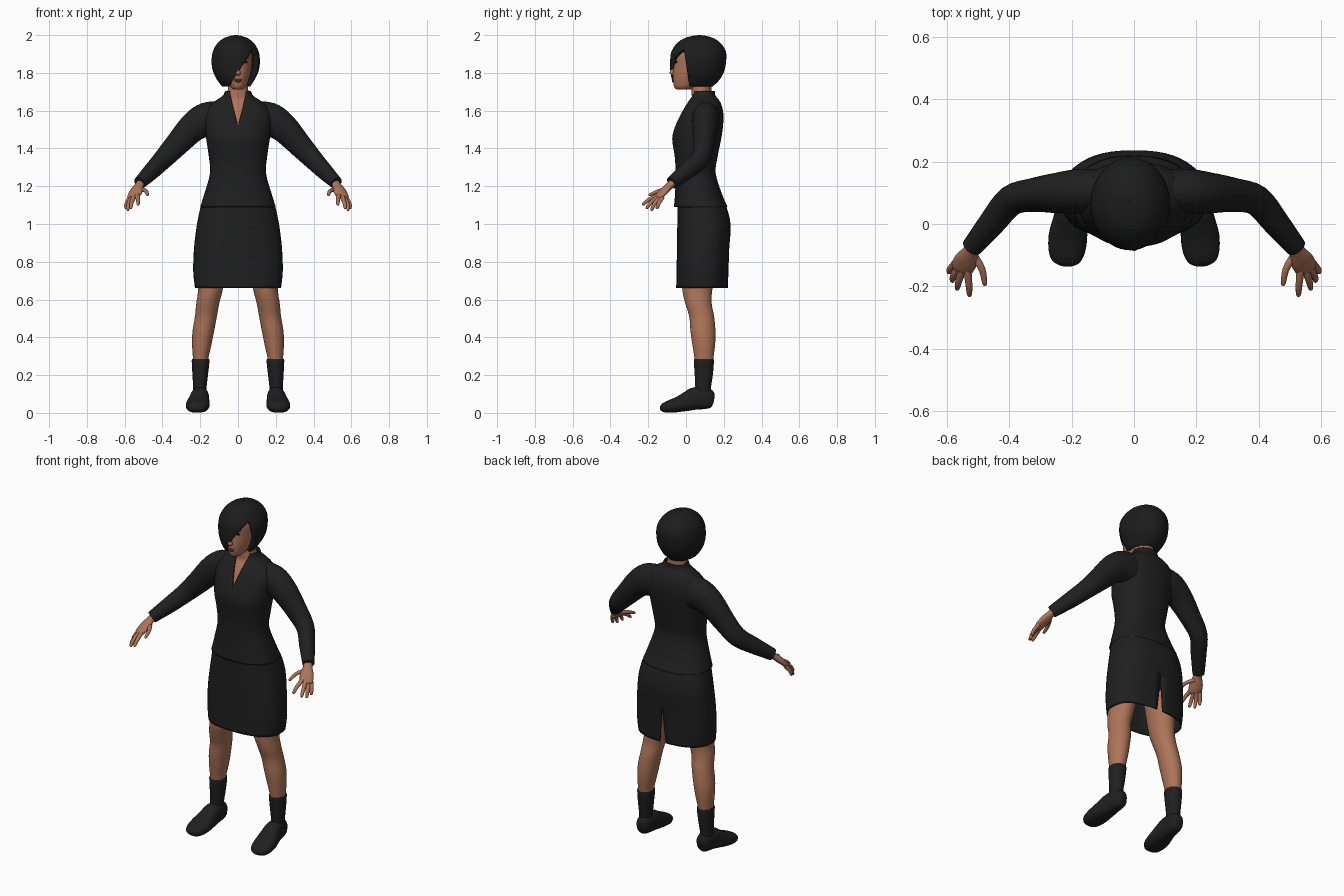
import bpy, bmesh, math
from mathutils import Vector

if "Cube" in bpy.data.objects:
    bpy.data.objects.remove(bpy.data.objects["Cube"])


def material(name, rgb):
    m = bpy.data.materials.new(name)
    m.use_nodes = True
    bsdf = m.node_tree.nodes["Principled BSDF"]
    m.diffuse_color = bsdf.inputs["Base Color"].default_value = (*rgb, 1)
    bsdf.inputs["Roughness"].default_value = 0.8
    return m


CLOTH = material("black cloth", (0.014, 0.014, 0.014))
HAIR = material("black hair", (0.012, 0.012, 0.012))
SKIN = material("warm skin", (0.42, 0.175, 0.1))
LIP = material("brown lips", (0.2, 0.065, 0.045))
DARK = material("dark eye", (0.01, 0.007, 0.006))
parts = []


def finish(name, bm, mat):
    bmesh.ops.recalc_face_normals(bm, faces=bm.faces)
    mesh = bpy.data.meshes.new(name)
    bm.to_mesh(mesh)
    bm.free()
    mesh.materials.append(mat)
    obj = bpy.data.objects.new(name, mesh)
    bpy.context.collection.objects.link(obj)
    parts.append(obj)
    return obj


def spline(rows, steps):
    """Smooth interpolation through every row of numbers."""
    out = []
    for i in range(len(rows) - 1):
        a, b = rows[max(i - 1, 0)], rows[i]
        c, d = rows[i + 1], rows[min(i + 2, len(rows) - 1)]
        for s in range(steps):
            t = s / steps
            out.append([q + 0.5 * t * (r - p + t * (2*p - 5*q + 4*r - w + t * (3*(q - r) + w - p)))
                        for p, q, r, w in zip(a, b, c, d)])
    return out + [list(rows[-1])]


def loft(name, rows, mat, upright=True, n=2.0, sides=32, steps=4, side=1, caps=True, cuts=(), drop=None):
    """Skin rings (x, y, z, width radius, depth radius); optionally cut and drop faces."""
    rows = spline(rows, steps)
    bm = bmesh.new()
    rings = []
    for i, (x, y, z, rx, ry) in enumerate(rows):
        u, v = Vector((1, 0, 0)), Vector((0, 1, 0))
        if not upright:
            t = Vector(rows[min(i + 1, len(rows) - 1)][:3]) - Vector(rows[max(i - 1, 0)][:3])
            u = t.cross(Vector((0, 0, 1))).normalized()
            v = u.cross(t).normalized()
        ring = []
        for k in range(sides):
            a = math.tau * k / sides
            c, s = math.cos(a), math.sin(a)
            p = Vector((x, y, z)) + u * rx * math.copysign(abs(c) ** (2 / n), c) \
                + v * ry * math.copysign(abs(s) ** (2 / n), s)
            ring.append(bm.verts.new((p.x * side, p.y, p.z)))
        rings.append(ring)
    for lo, hi in zip(rings, rings[1:]):
        for k in range(sides):
            j = (k + 1) % sides
            bm.faces.new((lo[k], lo[j], hi[j], hi[k]))
    if caps:
        bm.faces.new(rings[0])
        bm.faces.new(rings[-1])
    for co, no in cuts:
        bmesh.ops.bisect_plane(bm, geom=bm.verts[:] + bm.edges[:] + bm.faces[:],
                               plane_co=co, plane_no=no, dist=1e-5)
    if drop:
        gone = [f for f in bm.faces if drop(f.calc_center_median())]
        bmesh.ops.delete(bm, geom=gone, context='FACES')
    return finish(name, bm, mat)


def column(profile):
    """Rows (z, front y, back y, half width) as centred rings."""
    return [(0, (f + b) / 2, z, w, (b - f) / 2) for z, f, b, w in profile]


def blob(name, loc, size, mat):
    bm = bmesh.new()
    bmesh.ops.create_uvsphere(bm, u_segments=16, v_segments=10, radius=1)
    bmesh.ops.scale(bm, vec=size, verts=bm.verts)
    bmesh.ops.translate(bm, vec=loc, verts=bm.verts)
    return finish(name, bm, mat)


def thicken(obj, amount):
    mod = obj.modifiers.new("Thickness", 'SOLIDIFY')
    mod.thickness = amount
    mod.offset = -1


# Jacket with an open V neckline
torso = [(1.09, -.064, .22, .2), (1.16, -.058, .19, .178), (1.27, -.055, .157, .148),
         (1.36, -.06, .168, .155), (1.45, -.073, .186, .168), (1.52, -.056, .196, .176),
         (1.58, -.028, .198, .178), (1.63, .0, .188, .15), (1.66, .018, .172, .108),
         (1.68, .03, .156, .08), (1.705, .034, .152, .068)]
NECK_Z, NECK_SLOPE = 1.52, .25
jacket = loft("jacket", column(torso), CLOTH, n=2.3, sides=48, caps=False,
              cuts=[((0, 0, NECK_Z), (s, 0, -NECK_SLOPE)) for s in (-1, 1)],
              drop=lambda c: c.y < .09 and abs(c.x) < (c.z - NECK_Z) * NECK_SLOPE)
thicken(jacket, .01)

# Chest and neck beneath the jacket
chest = [(z, f + .012, b - .012, w - .012) for z, f, b, w in torso[4:9]]
loft("chest_and_neck", column(chest + [(1.69, .03, .136, .06), (1.73, .03, .135, .053),
                                       (1.78, .03, .135, .053)]), SKIN)

# Skirt with a slit at the centre of the back
SLIT_TOP, SLIT_SLOPE = .88, .09
skirt = loft("skirt", column([(.662, -.052, .222, .228), (.75, -.05, .225, .237), (.87, -.048, .229, .233),
                              (1.0, -.046, .236, .217), (1.1, -.044, .21, .195), (1.14, -.04, .185, .175)]),
             CLOTH, n=2.4, sides=48, caps=False,
             cuts=[((0, 0, SLIT_TOP), (s, 0, SLIT_SLOPE)) for s in (-1, 1)],
             drop=lambda c: c.y > .1 and abs(c.x) < (SLIT_TOP - c.z) * SLIT_SLOPE)
thicken(skirt, .008)

# Head and face
loft("head", column([(1.712, -.05, .03, .022), (1.725, -.062, .06, .038), (1.75, -.068, .11, .052),
                     (1.79, -.07, .15, .065), (1.84, -.066, .17, .073), (1.9, -.064, .18, .075),
                     (1.95, -.035, .16, .055)]), SKIN)
loft("nose", [(0, -.066, 1.86, .006, .004), (0, -.072, 1.82, .009, .008),
              (0, -.075, 1.798, .014, .012), (0, -.068, 1.787, .008, .006)], SKIN, sides=12)
blob("upper_lip", (0, -.07, 1.764), (.022, .006, .005), LIP)
blob("lower_lip", (0, -.069, 1.755), (.019, .006, .005), LIP)
for s, label in ((1, "left"), (-1, "right")):
    blob(label + "_eye", (s * .035, -.053, 1.858), (.016, .006, .007), DARK)
    blob(label + "_brow", (s * .036, -.054, 1.882), (.021, .006, .004), DARK)

# Bobbed hair with a diagonal fringe sweeping across the face
FRINGE = Vector((-.035, 0, 1.75))
SWEEP, BACKSET = .66, -.15


def face_opening(c):
    return (c.y < .015 + (c.z - 1.75) * BACKSET and c.x > FRINGE.x + (c.z - FRINGE.z) * SWEEP
            and c.z < 1.95)


hair = loft("hair", [(-.01, .042, 1.728, .074, .1), (-.012, .052, 1.765, .1, .127),
                     (-.012, .06, 1.81, .121, .143), (-.012, .064, 1.86, .128, .148),
                     (-.012, .067, 1.91, .122, .145), (-.012, .068, 1.95, .102, .122),
                     (-.012, .069, 1.98, .07, .085), (-.012, .07, 1.996, .03, .036),
                     (-.012, .07, 2.0, .002, .002)], HAIR, sides=48, caps=False,
            cuts=[(FRINGE, (1, 0, -SWEEP)), ((0, .015, 1.75), (0, 1, -BACKSET))], drop=face_opening)
thicken(hair, .022)

for s, label in ((1, "left"), (-1, "right")):
    # Sleeve
    loft(label + "_sleeve", [(.09, .105, 1.555, .07, .095), (.17, .105, 1.55, .072, .092),
                             (.24, .1, 1.51, .066, .078), (.325, .093, 1.42, .054, .064),
                             (.395, .075, 1.345, .049, .054), (.455, .005, 1.282, .043, .046),
                             (.521, -.075, 1.217, .033, .034)], CLOTH, upright=False, side=s)
    # Hand
    loft(label + "_palm", [(.505, -.055, 1.232, .023, .02), (.523, -.085, 1.205, .025, .019),
                           (.538, -.115, 1.175, .037, .019), (.553, -.142, 1.147, .036, .015),
                           (.558, -.152, 1.138, .026, .009)],
         SKIN, upright=False, side=s, sides=16)
    fingers = {"thumb": ((.515, -.1, 1.185), (.488, -.145, 1.175), (.478, -.198, 1.152)),
               "index_finger": ((.535, -.145, 1.155), (.53, -.195, 1.13), (.528, -.232, 1.1)),
               "middle_finger": ((.55, -.145, 1.147), (.563, -.185, 1.115), (.568, -.21, 1.08)),
               "ring_finger": ((.563, -.138, 1.14), (.58, -.168, 1.105), (.584, -.184, 1.07)),
               "little_finger": ((.572, -.125, 1.142), (.59, -.145, 1.108), (.595, -.155, 1.08))}
    for finger, (base, mid, tip) in fingers.items():
        end = Vector(tip).lerp(Vector(mid), .15)
        loft(f"{label}_{finger}", [(*base, .013, .012), (*mid, .011, .01), (*end, .008, .008),
                                   (*tip, .002, .002)], SKIN, upright=False, side=s, sides=10, steps=3)
    # Leg
    loft(label + "_leg", [(.198, .095, .2, .036, .045), (.198, .095, .28, .04, .049),
                          (.192, .094, .36, .051, .06), (.184, .09, .43, .057, .066),
                          (.17, .083, .51, .058, .066), (.16, .066, .58, .061, .07),
                          (.145, .06, .66, .066, .08), (.125, .07, .85, .085, .1)], SKIN, side=s)
    # Sock
    loft(label + "_sock", [(.202, .09, .09, .036, .042), (.202, .091, .14, .036, .042),
                           (.2, .094, .2, .041, .048), (.198, .095, .278, .047, .053),
                           (.198, .095, .281, .038, .046)], CLOTH, side=s, steps=3)
    # Shoe
    loft(label + "_shoe", [(.197, .147, .07, .018, .025), (.198, .135, .072, .034, .046),
                           (.2, .1, .076, .043, .056), (.202, .05, .076, .049, .06),
                           (.206, .01, .062, .055, .052), (.212, -.04, .045, .062, .041),
                           (.216, -.09, .033, .058, .033), (.218, -.122, .027, .043, .023),
                           (.219, -.136, .026, .016, .01)], CLOTH, upright=False, n=2.4, side=s)

# Smooth shading with crisp hems and caps
bpy.ops.object.select_all(action='DESELECT')
for obj in parts:
    obj.select_set(True)
bpy.context.view_layer.objects.active = parts[0]
bpy.ops.object.shade_smooth_by_angle(angle=math.radians(50))
